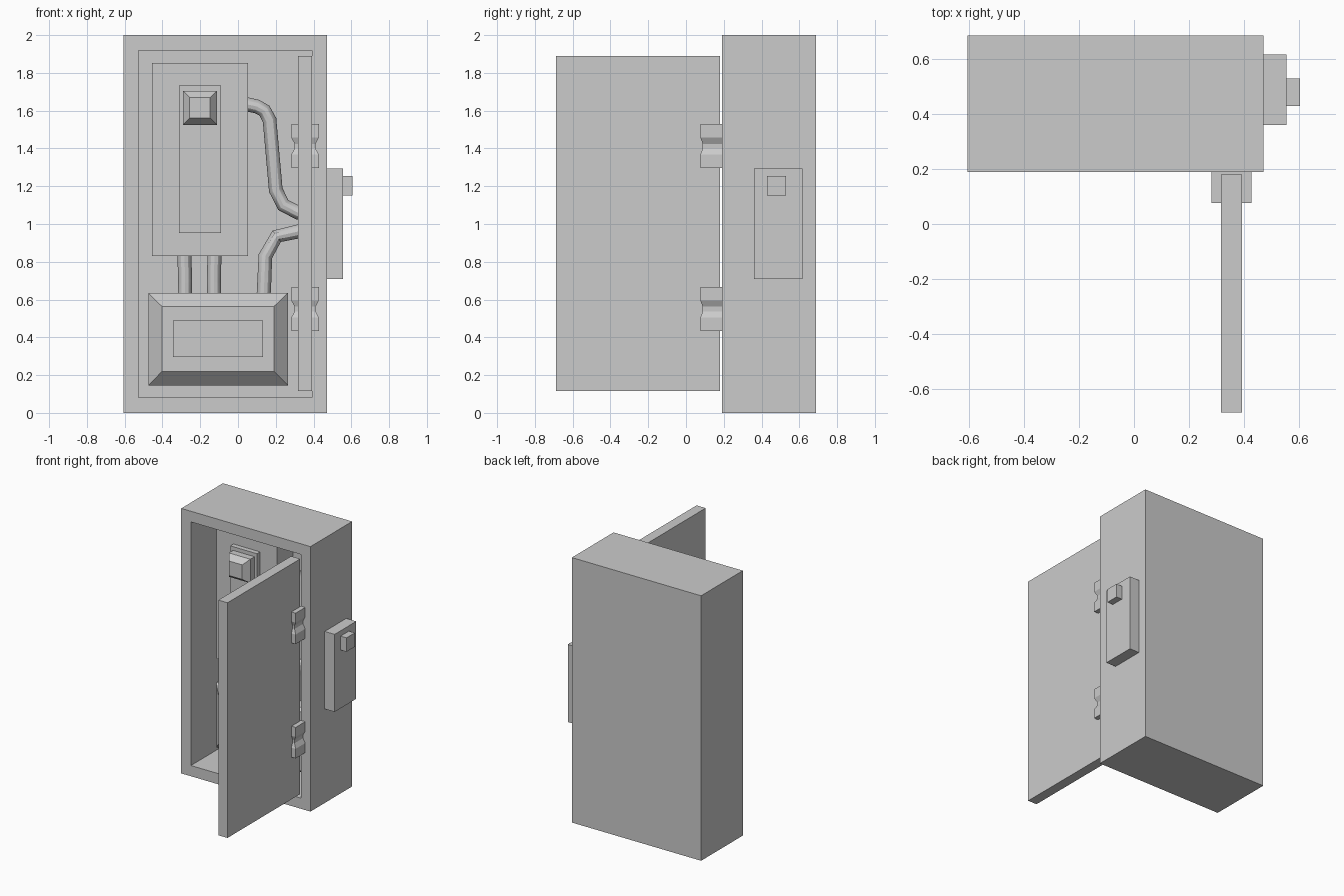
import bpy, bmesh
from mathutils import Vector

if "Cube" in bpy.data.objects:
    bpy.data.objects.remove(bpy.data.objects["Cube"])


def finish(name, bm):
    bmesh.ops.recalc_face_normals(bm, faces=bm.faces[:])
    mesh = bpy.data.meshes.new(name)
    bm.to_mesh(mesh)
    bm.free()
    obj = bpy.data.objects.new(name, mesh)
    bpy.context.collection.objects.link(obj)
    return obj


def loft(name, rings):
    """Skin a stack of four-cornered rings and cap both ends."""
    bm = bmesh.new()
    loops = [[bm.verts.new(p) for p in ring] for ring in rings]
    for a, b in zip(loops, loops[1:]):
        for i in range(4):
            j = (i + 1) % 4
            bm.faces.new((a[i], a[j], b[j], b[i]))
    bm.faces.new(loops[0])
    bm.faces.new(loops[-1])
    return finish(name, bm)


def rect_y(x0, x1, z0, z1, y):
    return [(x0, y, z0), (x1, y, z0), (x1, y, z1), (x0, y, z1)]


def rect_z(x0, x1, y0, y1, z):
    return [(x0, y0, z), (x1, y0, z), (x1, y1, z), (x0, y1, z)]


def box(name, x0, x1, y0, y1, z0, z1):
    return loft(name, [rect_y(x0, x1, z0, z1, y0), rect_y(x0, x1, z0, z1, y1)])


def pipe(name, points, radius=0.037, y=0.49):
    curve = bpy.data.curves.new(name, 'CURVE')
    curve.dimensions = '3D'
    curve.bevel_depth = radius
    curve.bevel_resolution = 4
    curve.use_fill_caps = True
    spline = curve.splines.new('POLY')
    spline.points.add(len(points) - 1)
    for p, (x, z) in zip(spline.points, points):
        p.co = (x, y, z, 1)
    obj = bpy.data.objects.new(name, curve)
    bpy.context.collection.objects.link(obj)
    bpy.ops.object.select_all(action='DESELECT')
    obj.select_set(True)
    bpy.context.view_layer.objects.active = obj
    bpy.ops.object.convert(target='MESH')
    bpy.ops.object.shade_smooth_by_angle()


FRONT = 0.19
BACK = 0.58  # inner back wall

# Cabinet shell with a deep recess in the front
cabinet = box("cabinet", -0.607, 0.472, FRONT, 0.687, 0, 2)
bm = bmesh.new()
bm.from_mesh(cabinet.data)
front = min(bm.faces, key=lambda f: f.calc_center_median().y)
bmesh.ops.inset_region(bm, faces=[front], thickness=0.114, depth=0)
bmesh.ops.inset_region(bm, faces=[front], thickness=0, depth=FRONT - BACK)
bm.to_mesh(cabinet.data)
bm.free()

# Open door
box("door", 0.317, 0.393, -0.687, 0.18, 0.115, 1.89)

# Waisted hinges
for name, zc in (("lower_hinge", 0.55), ("upper_hinge", 1.4125)):
    levels = [(-0.117, 0), (-0.045, 0), (-0.012, 0.018),
              (0.012, 0.018), (0.045, 0), (0.117, 0)]
    loft(name, [rect_z(0.282 + d, 0.428 - d, 0.076 + d * 0.7, FRONT, zc + z)
                for z, d in levels])

# Switch box on the right wall
box("switch_box", 0.472, 0.555, 0.36, 0.617, 0.71, 1.295)
box("switch_button", 0.555, 0.605, 0.43, 0.53, 1.15, 1.255)

# Upper breaker panel, raised strip and lever
box("breaker_panel", -0.455, 0.052, 0.392, BACK, 0.83, 1.853)
box("breaker_strip", -0.312, -0.09, 0.355, 0.392, 0.952, 1.733)
lever = (-0.29, -0.11, 1.525, 1.705)
loft("breaker_lever", [rect_y(*lever, 0.355), rect_y(*lever, 0.305),
                       rect_y(-0.257, -0.147, 1.56, 1.67, 0.26)])

# Lower transformer with bevelled front and a raised plate
base = (-0.475, 0.265, 0.145, 0.635)
loft("transformer", [rect_y(*base, BACK), rect_y(*base, 0.42),
                     rect_y(-0.402, 0.19, 0.22, 0.563, 0.345)])
box("transformer_plate", -0.345, 0.132, 0.325, 0.345, 0.295, 0.49)

# Conduits
pipe("upper_conduit", [(0.03, 1.637), (0.10, 1.622), (0.14, 1.6), (0.167, 1.55),
                       (0.2, 1.18), (0.24, 1.1), (0.317, 1.06), (0.37, 1.06)])
pipe("lower_conduit", [(0.135, 0.61), (0.14, 0.71), (0.145, 0.83), (0.205, 0.935),
                       (0.317, 0.96), (0.37, 0.96)])
for name, x in (("left_link", -0.28), ("right_link", -0.128)):
    s = -1 if x < -0.2 else 1
    pipe(name, [(x + 0.002 * s, 0.61), (x, 0.70), (x + 0.004 * s, 0.85)])
